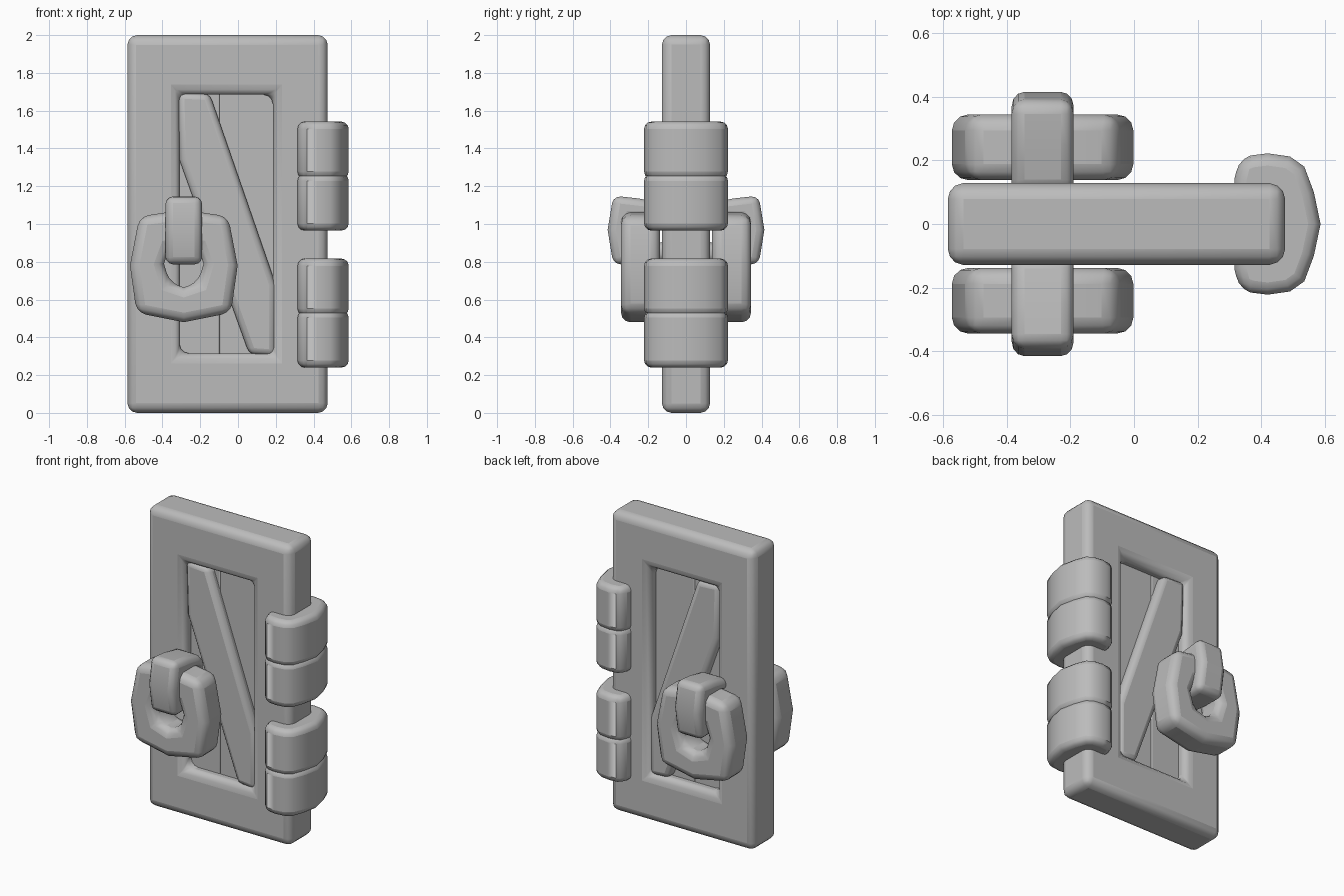
import bpy, bmesh
from math import radians

cube = bpy.data.objects.get("Cube")
if cube:
    bpy.data.objects.remove(cube)

grey = bpy.data.materials.new("plain grey")
grey.use_nodes = True
COLOUR = (0.5, 0.5, 0.5, 1)
grey.diffuse_color = COLOUR
grey.node_tree.nodes["Principled BSDF"].inputs["Base Color"].default_value = COLOUR


def finish(bm, name, bevel, segments=3):
    """Turn a bmesh into a softly bevelled, smooth object."""
    bmesh.ops.recalc_face_normals(bm, faces=bm.faces)
    mesh = bpy.data.meshes.new(name)
    bm.to_mesh(mesh)
    bm.free()
    mesh.materials.append(grey)
    obj = bpy.data.objects.new(name, mesh)
    bpy.context.collection.objects.link(obj)
    mod = obj.modifiers.new("soft edges", "BEVEL")
    mod.width = bevel
    mod.segments = segments
    mod.limit_method = "ANGLE"
    mod.angle_limit = radians(40)
    bpy.context.view_layer.objects.active = obj
    obj.select_set(True)
    bpy.ops.object.shade_smooth_by_angle(angle=radians(50))
    obj.select_set(False)
    return obj


def prism(name, points, place, low, high, bevel):
    """Extrude a closed 2D outline; place(a, b, depth) gives the 3D point."""
    bm = bmesh.new()
    ends = [[bm.verts.new(place(a, b, d)) for a, b in points] for d in (low, high)]
    for end in ends:
        bm.faces.new(end)
    n = len(points)
    for i in range(n):
        j = (i + 1) % n
        bm.faces.new((ends[0][i], ends[0][j], ends[1][j], ends[1][i]))
    return finish(bm, name, bevel)


def loop(name, outer, inner, place, low, high, bevel):
    """Extrude the band between two outlines with equal point counts."""
    bm = bmesh.new()
    rails = [[bm.verts.new(place(a, b, d)) for a, b in pts]
             for pts, d in ((outer, low), (outer, high), (inner, high), (inner, low))]
    n = len(outer)
    for r in range(4):
        here, there = rails[r], rails[(r + 1) % 4]
        for i in range(n):
            j = (i + 1) % n
            bm.faces.new((here[i], here[j], there[j], there[i]))
    return finish(bm, name, bevel)


def rect(x0, x1, z0, z1):
    return [(x0, z0), (x1, z0), (x1, z1), (x0, z1)]


def facing_front(x, z, y):
    return (x, y, z)


def facing_side(y, z, x):
    return (x, y, z)


def facing_up(x, y, z):
    return (x, y, z)


# Door frame, planks and diagonal brace
loop("door_frame", rect(-0.585, 0.475, 0, 2), rect(-0.31, 0.185, 0.315, 1.685),
     facing_front, -0.128, 0.128, 0.05)
prism("left_plank", rect(-0.36, -0.097, 0.27, 1.73), facing_front, -0.05, 0.05, 0.008)
prism("right_plank", rect(-0.097, 0.24, 0.27, 1.73), facing_front, -0.05, 0.05, 0.008)
brace = [(-0.32, 1.7), (-0.15, 1.69), (0.2, 0.68), (0.2, 0.3), (0.06, 0.31), (-0.31, 1.34)]
prism("diagonal_brace", brace, facing_front, -0.105, 0.105, 0.035)

# Hinges, each of two bulging blocks wrapped around the door edge
half = [(0.315, 0.14), (0.33, 0.2), (0.365, 0.215), (0.42, 0.222),
        (0.49, 0.212), (0.535, 0.18), (0.565, 0.1)]
hinge_outline = half + [(0.586, 0)] + [(x, -y) for x, y in reversed(half)]
for hinge, base in (("lower", 0.24), ("upper", 0.965)):
    for part, shift in (("bottom", 0), ("top", 0.275)):
        prism(f"{hinge}_hinge_{part}_block", hinge_outline, facing_up,
              base + shift, base + shift + 0.302, 0.045)

# Handles on both faces: a faceted ring hanging in a staple
MID = -0.287


def mirrored(points):
    """Mirror a right-hand outline about the handle's centre line."""
    return ([(MID + a, z) for a, z in points]
            + [(MID - a, z) for a, z in reversed(points) if a > 0])


ring_outer = mirrored([(0, 0.48), (0.25, 0.53), (0.285, 0.78), (0.235, 1.04), (0, 1.075)])
ring_inner = mirrored([(0, 0.665), (0.075, 0.69), (0.105, 0.79), (0.075, 0.87), (0, 0.88)])
for name, side in (("front", -1), ("back", 1)):
    loop(f"{name}_ring", ring_outer, ring_inner, facing_front,
         side * 0.138, side * 0.344, 0.05)
    outer = [(0.1, 1.105), (0.25, 1.135), (0.385, 1.15), (0.415, 0.97),
             (0.385, 0.785), (0.24, 0.79), (0.1, 0.8)]
    inner = [(0.1, 1.03), (0.2, 1.03), (0.28, 1.03), (0.3, 0.97),
             (0.28, 0.9), (0.2, 0.9), (0.1, 0.9)]
    loop(f"{name}_staple", [(side * y, z) for y, z in outer],
         [(side * y, z) for y, z in inner], facing_side, MID - 0.097, MID + 0.097, 0.04)
